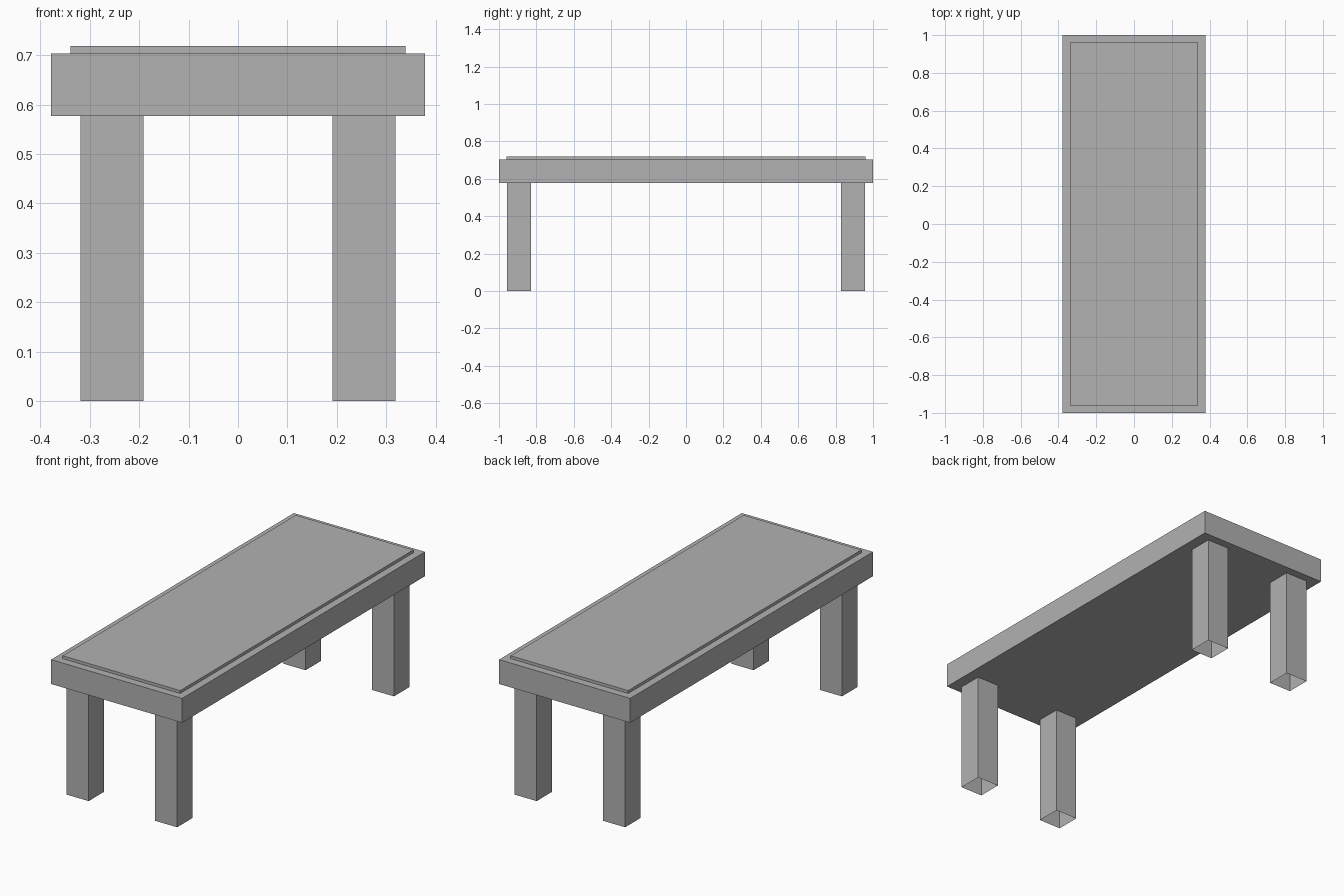
import bpy
import bmesh
from mathutils import Matrix, Vector

default = bpy.data.objects.get("Cube")
if default:
    bpy.data.objects.remove(default, do_unlink=True)

# One plain grey for the whole bench
grey = bpy.data.materials.new("plain_grey")
grey.use_nodes = True
colour = (0.445, 0.445, 0.445, 1)
grey.diffuse_color = colour
grey.node_tree.nodes["Principled BSDF"].inputs["Base Color"].default_value = colour


def box(name, low, high, open_bottom=False):
    """Axis-aligned box between two corners, optionally without its underside."""
    low, high = Vector(low), Vector(high)
    bm = bmesh.new()
    matrix = Matrix.Translation((low + high) / 2) @ Matrix.Diagonal((*(high - low), 1))
    bmesh.ops.create_cube(bm, size=1, matrix=matrix)
    if open_bottom:
        bm.normal_update()
        under = [f for f in bm.faces if f.normal.z < -0.5]
        bmesh.ops.delete(bm, geom=under, context="FACES_ONLY")
    mesh = bpy.data.meshes.new(name)
    bm.to_mesh(mesh)
    bm.free()
    mesh.materials.append(grey)
    obj = bpy.data.objects.new(name, mesh)
    bpy.context.collection.objects.link(obj)
    return obj


SLAB_BOTTOM, SLAB_TOP, PANEL_TOP = 0.577, 0.704, 0.719

# Thick slab and the thin raised panel on it
box("slab", (-0.378, -1, SLAB_BOTTOM), (0.378, 1, SLAB_TOP))
box("top_panel", (-0.339, -0.96, SLAB_TOP), (0.339, 0.96, PANEL_TOP), open_bottom=True)

# Four square legs, hollow at the foot
LEG_X, LEG_Y, HALF = 0.255, 0.893, 0.064
for end, sy in (("front", -1), ("back", 1)):
    for side, sx in (("left", 1), ("right", -1)):
        x, y = sx * LEG_X, sy * LEG_Y
        box(f"{end}_{side}_leg", (x - HALF, y - HALF, 0),
            (x + HALF, y + HALF, SLAB_BOTTOM), open_bottom=True)
